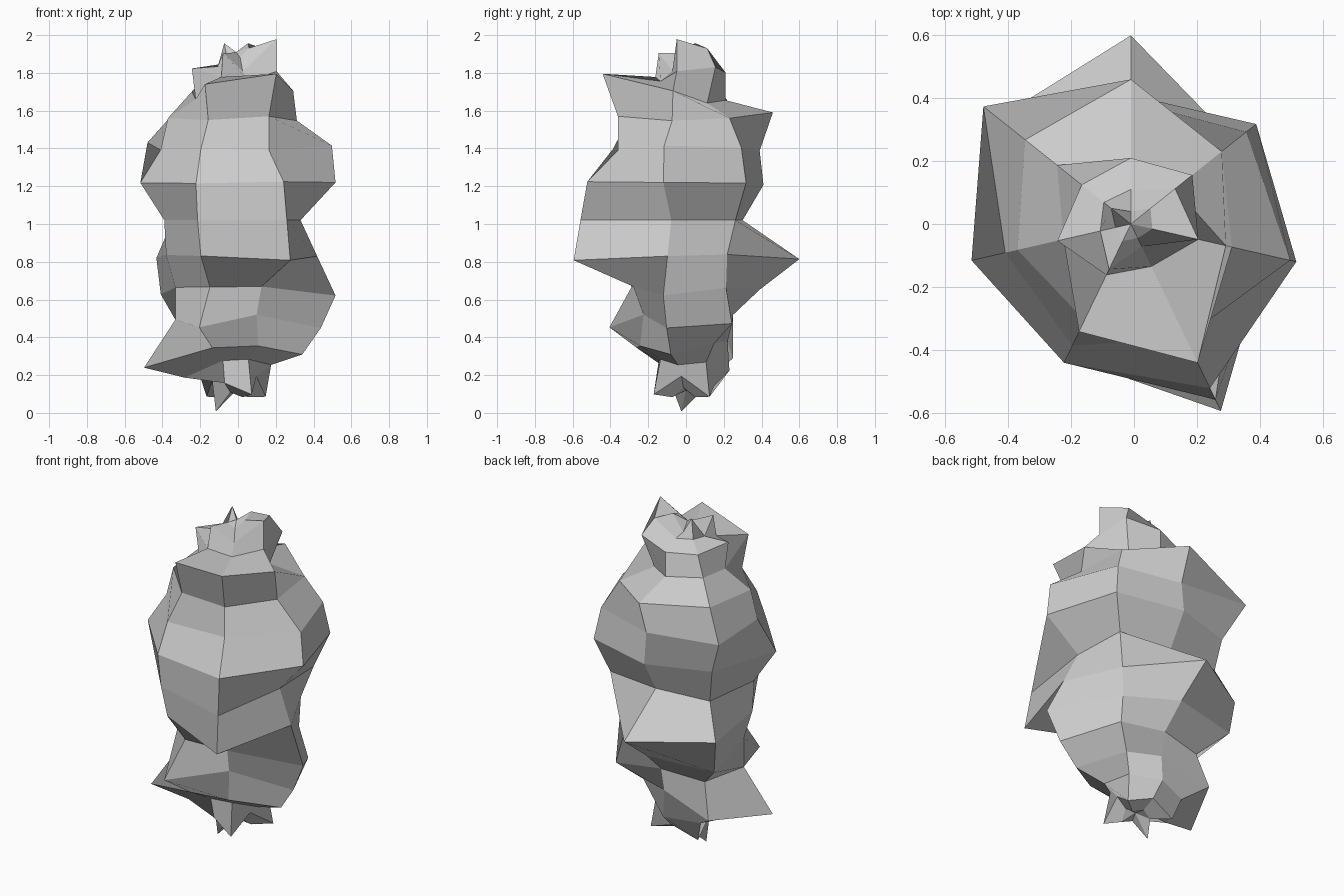
import bpy, bmesh
from math import sin, cos, tan, radians, pi

if "Cube" in bpy.data.objects:
    bpy.data.objects.remove(bpy.data.objects["Cube"])

# Rocky column: a 7-sided, 16-band stretched sphere with every point pushed
# in or out along the surface normal.
HALF_WIDTH, HALF_HEIGHT, MID_Z, OFFSET_X = 0.5, 1.0, 1.02, -0.01
SIDES, BANDS = 7, 16

# Radius (in hundredths) of each point, one string per ring, bottom to top;
# columns run clockwise from the back
RINGS = [
    "07 08 06 08 07 11 08",
    "15 20 11 19 14 13 20",
    "23 17 19 15 16 28 25",
    "22 24 36 27 29 50 40",
    "25 39 46 25 45 33 33",
    "39 34 54 31 32 33 51",
    "60 35 44 66 43 38 54",
    "30 42 35 62 47 39 43",
    "41 51 54 58 49 52 47",
    "39 47 52 40 43 41 60",
    "46 37 33 40 34 37 43",
    "21 18 31 49 38 22 30",
    "21 25 22 15 18 24 20",
    "11 18 22 08 16 10 11",
    "04 08 07 05 06 05 08",
]

bm = bmesh.new()
grid = []
for i, line in enumerate(RINGS):
    lat = -pi / 2 + pi * (i + 1) / BANDS
    row = []
    for k, value in enumerate(line.split()):
        r = int(value) / 100
        # height follows the outward push along the ellipsoid normal
        push = r - HALF_WIDTH * cos(lat)
        slope = HALF_WIDTH / HALF_HEIGHT * tan(lat)
        z = MID_Z + HALF_HEIGHT * sin(lat) + push * slope
        a = radians(90) - 2 * pi * k / SIDES
        row.append(bm.verts.new((OFFSET_X + r * cos(a), r * sin(a), min(2, max(0, z)))))
    grid.append(row)

# Side faces
for low, high in zip(grid, grid[1:]):
    for k in range(SIDES):
        n = (k + 1) % SIDES
        bm.faces.new((low[k], low[n], high[n], high[k]))

# Pointed caps
for row, z in ((grid[0], 0.12), (grid[-1], 1.91)):
    pole = bm.verts.new((OFFSET_X, 0, z))
    for k in range(SIDES):
        bm.faces.new((row[k], row[(k + 1) % SIDES], pole))

bmesh.ops.recalc_face_normals(bm, faces=bm.faces)
mesh = bpy.data.meshes.new("rock")
bm.to_mesh(mesh)
bm.free()
rock = bpy.data.objects.new("rock", mesh)
bpy.context.collection.objects.link(rock)
